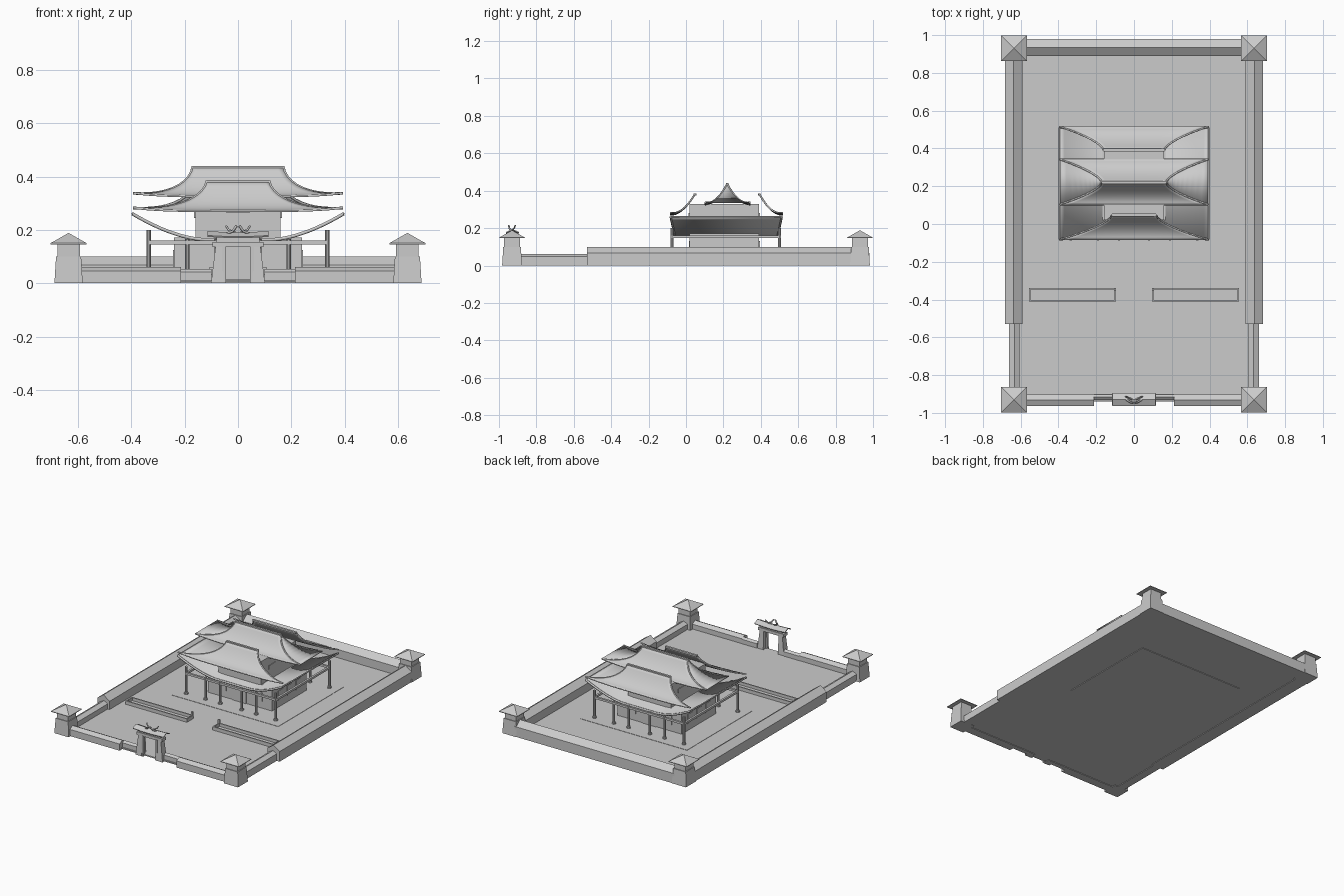
import bpy, bmesh, math
from mathutils import Vector

if "Cube" in bpy.data.objects:
    bpy.data.objects.remove(bpy.data.objects["Cube"])


def mesh_obj(name, verts, faces, smooth=False, thick=0):
    me = bpy.data.meshes.new(name)
    me.from_pydata(verts, [], faces)
    bm = bmesh.new()
    bm.from_mesh(me)
    bmesh.ops.remove_doubles(bm, verts=bm.verts, dist=1e-5)
    bmesh.ops.recalc_face_normals(bm, faces=bm.faces)
    bm.to_mesh(me)
    bm.free()
    ob = bpy.data.objects.new(name, me)
    bpy.context.collection.objects.link(ob)
    if thick:
        mod = ob.modifiers.new("thickness", 'SOLIDIFY')
        mod.thickness = thick
        mod.offset = 0
    if smooth:
        for o in bpy.context.selected_objects:
            o.select_set(False)
        ob.select_set(True)
        bpy.context.view_layer.objects.active = ob
        bpy.ops.object.shade_smooth_by_angle(angle=math.radians(35))
    return ob


def loft(name, rings):
    """Closed solid through rings of equal size."""
    n = len(rings[0])
    verts = [v for r in rings for v in r]
    faces = [list(range(n)), list(range(len(verts) - n, len(verts)))]
    for k in range(len(rings) - 1):
        for i in range(n):
            j = (i + 1) % n
            faces.append([k * n + i, k * n + j, k * n + n + j, k * n + n + i])
    return mesh_obj(name, verts, faces)


def rect(cx, cy, hx, hy, z):
    return [(cx - hx, cy - hy, z), (cx + hx, cy - hy, z), (cx + hx, cy + hy, z), (cx - hx, cy + hy, z)]


def box(name, x0, x1, y0, y1, z0, z1):
    c = ((x0 + x1) / 2, (y0 + y1) / 2, (x1 - x0) / 2, (y1 - y0) / 2)
    return loft(name, [rect(*c, z0), rect(*c, z1)])


def cylinder(name, x, y, r, z0, z1, n=10):
    def ring(z):
        return [(x + r * math.cos(i * 2 * math.pi / n), y + r * math.sin(i * 2 * math.pi / n), z) for i in range(n)]
    return loft(name, [ring(z0), ring(z1)])


def tube(name, pts, r):
    cu = bpy.data.curves.new(name, 'CURVE')
    cu.dimensions = '3D'
    cu.bevel_depth = r
    cu.bevel_resolution = 1
    cu.use_fill_caps = True
    sp = cu.splines.new('POLY')
    sp.points.add(len(pts) - 1)
    for p, q in zip(sp.points, pts):
        p.co = (*q, 1)
    ob = bpy.data.objects.new(name, cu)
    bpy.context.collection.objects.link(ob)


def wall(name, p, q, half, eave, top):
    """Straight wall with a ridged coping."""
    p, q = Vector((*p, 0)), Vector((*q, 0))
    side = (q - p).normalized().cross(Vector((0, 0, 1))) * half
    prof = [(-1, 0), (1, 0), (1, eave), (0, top), (-1, eave)]
    loft(name, [[tuple(e + side * a + Vector((0, 0, z))) for a, z in prof] for e in (p, q)])


# ground and hall platform
box("ground", -.64, .64, -.94, .94, .004, .012)
box("hall_platform", -.40, .40, -.14, .56, 0, .014)

# corner towers
for sx in (-1, 1):
    for sy in (-1, 1):
        x, y = sx * .635, sy * .93
        loft("tower_base", [rect(x, y, .053, .053, 0), rect(x, y, .047, .047, .10)])
        box("tower_top", x - .042, x + .042, y - .042, y + .042, .10, .148)
        loft("tower_cap", [rect(x, y, .068, .068, .146), rect(x, y, .068, .068, .15), rect(x, y, .001, .001, .188)])

# perimeter walls
wall("back_wall", (-.6, .935), (.6, .935), .045, .068, .10)
for s in (-1, 1):
    wall("side_wall", (s * .637, -.53), (s * .637, .9), .046, .068, .10)
    wall("side_low_wall", (s * .633, -.9), (s * .633, -.53), .028, .047, .062)
    wall("front_wall", (s * .6, -.933), (s * .213, -.933), .03, .045, .06)
    wall("gate_side_wall", (s * .215, -.917), (s * .1, -.917), .015, .042, .054)

# courtyard planters: open frames with a bed
for s in (-1, 1):
    a, b = sorted((s * .555, s * .095))
    y0, y1, w = -.41, -.34, .008
    box("planter_bed", a, b, y0, y1, .004, .015)
    box("planter_rim_front", a, b, y0, y0 + w, .005, .035)
    box("planter_rim_back", a, b, y1 - w, y1, .005, .035)
    for e in (a, b - w):
        box("planter_rim_end", e, e + w, y0, y1, .005, .035)
    box("planter_post", s * .1 - .006, s * .1 + .006, y1 - .012, y1, .01, .06)

# entrance gate
gy = -.928
for s in (-1, 1):
    loft("gate_pillar", [rect(s * .078, gy, .023, .024, 0), rect(s * .07, gy, .014, .018, .14)])
    loft("gate_post", [rect(s * .053, gy - .012, .008, .01, 0), rect(s * .053, gy - .012, .006, .01, .14)])
    tube("gate_horn", [(s * .045, gy, .185), (s * .02, gy - .015, .195), (s * .005, gy - .02, .215)], .005)
    tube("gate_spike", [(s * .01, gy, .19), (s * .035, gy + .01, .2), (s * .045, gy + .015, .215)], .004)
box("gate_lintel", -.095, .095, gy - .02, gy + .02, .135, .155)
box("gate_beam", -.08, .08, gy - .014, gy + .014, .155, .175)
gate_rows = [[(x, gy + dy, z + .35 * x * x) for x in (-.115, -.08, -.04, 0, .04, .08, .115)]
             for dy, z in ((-.033, .172), (0, .188), (.033, .172))]
mesh_obj("gate_roof", sum(gate_rows, []),
         [[r * 7 + i, r * 7 + i + 1, r * 7 + i + 8, r * 7 + i + 7] for r in (0, 1) for i in range(6)], thick=.006)

# hall storeys
box("lower_hall", -.24, .24, .02, .39, .01, .172)
box("upper_hall", -.16, .16, .02, .39, .16, .328)


# arched panels and windows, mirrored on all sides
def arch(name, cx, y, half, z0, z1):
    prof = [(-half, z0), (half, z0)]
    prof += [(half * math.cos(a * math.pi / 8), z1 - half * .5 + half * .5 * math.sin(a * math.pi / 8)) for a in range(9)]
    loft(name, [[(cx + px, y + d, pz) for px, pz in prof] for d in (-.005, .005)])


for y in (.02, .39):
    for s in (-1, 1):
        arch("arched_window", s * .135, y, .034, .06, .13)
        box("upper_window", s * .09 - .035, s * .09 + .035, y - .004, y + .004, .225, .25)
    box("hall_door", -.05, .05, y - .005, y + .005, .01, .13)
    box("name_board", -.045, .045, y - .006, y + .006, .265, .282)
for s in (-1, 1):
    for y in (.11, .205, .30):
        box("side_window", s * .24 - .004, s * .24 + .004, y - .025, y + .025, .06, .125)
    for y in (.135, .28):
        box("upper_side_window", s * .16 - .004, s * .16 + .004, y - .035, y + .035, .245, .27)

# porch columns and beams
for y in (-.075, .50):
    for x in (-.335, -.19, -.08, .08, .19, .335):
        cylinder("porch_column", x, y, .008, .01, .165 if abs(x) < .3 else .2)
        cylinder("column_base", x, y, .013, .01, .024)
    box("porch_beam", -.34, .34, y - .007, y + .007, .146, .16)
for s in (-1, 1):
    a, b = sorted((s * .328, s * .342))
    box("porch_side_beam", a, b, -.075, .50, .146, .16)


# swept roofs: concave slope from a short ridge to wide upturned eaves
def hip(u, t, y0, y1, x0, z0, z1):
    half = x0 + (.393 - x0) * u ** 1.6
    z = z1 + (z0 - z1) * (1 - u) ** 2 + .012 * u * u * abs(t) ** 4
    return (t * half, y0 + (y1 - y0) * u, z)


def slope(name, *dims):
    m, n = 16, 10
    verts = [hip(j / n, i * 2 / m - 1, *dims) for j in range(n + 1) for i in range(m + 1)]
    w = m + 1
    faces = [[j * w + i, j * w + i + 1, j * w + i + w + 1, j * w + i + w] for j in range(n) for i in range(m)]
    mesh_obj(name, verts, faces, True, .007)
    for t in (-1, 1):
        tube(name + "_hip_trim", [hip(j / n, t, *dims) for j in range(n + 1)], .005)
    tube(name + "_eave_trim", [hip(1, i * 2 / m - 1, *dims) for i in range(m + 1)], .004)
    box(name + "_ridge", -dims[2], dims[2], dims[0] - .007, dims[0] + .007, dims[3] - .008, dims[3] + .003)


main_front = (.22, .103, .17, .437, .325)
main_back = (.22, .342, .17, .437, .325)
slope("main_roof_front", *main_front)
slope("main_roof_back", *main_back)
slope("front_roof", .048, -.082, .117, .383, .27)
slope("back_roof", .392, .515, .162, .383, .27)
for t in (-1, 1):
    v = [hip(j / 10, t, *d) for j in range(11) for d in (main_front, main_back)]
    mesh_obj("main_roof_end", v, [[2 * j, 2 * j + 1, 2 * j + 3, 2 * j + 2] for j in range(10)], True, .005)


# lower skirt roof: upward-curving shell over the porch
def skirt(x, end):
    s = max(0, (abs(x) - .12) / .28) ** 1.7
    return (x, .49 + .022 * s if end else -.06 - .022 * s, .163 + .1 * s)


xs = [i * .395 / 16 for i in range(-16, 17)]
v = [skirt(x, e) for x in xs for e in (0, 1)]
mesh_obj("skirt_roof", v, [[2 * j, 2 * j + 1, 2 * j + 3, 2 * j + 2] for j in range(32)], True, .008)
for e in (0, 1):
    tube("skirt_edge_trim", [skirt(x, e) for x in xs], .007)
for s in (-1, 1):
    tube("skirt_side_trim", [skirt(s * .395, 0), skirt(s * .395, 1)], .005)
